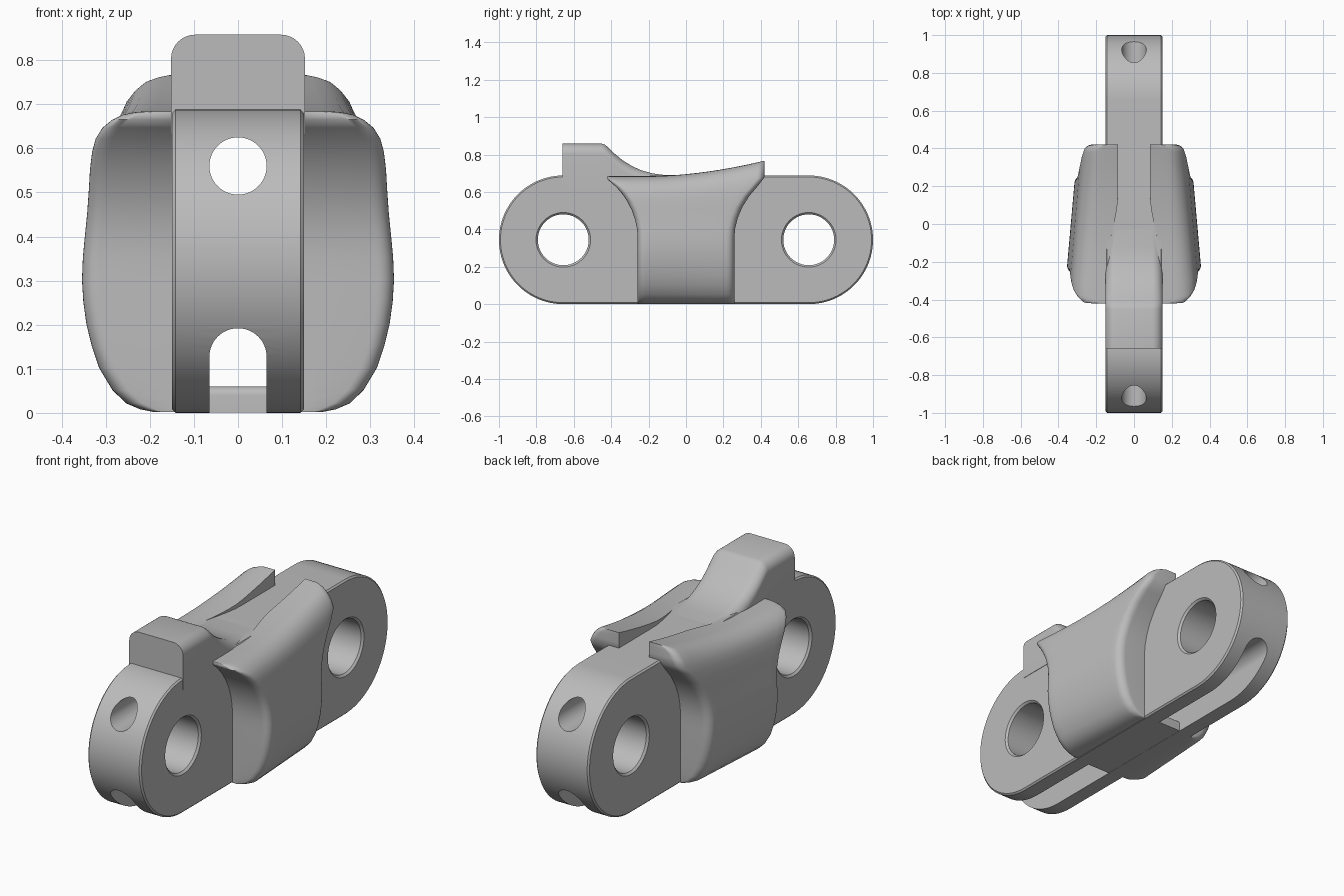
import bpy, bmesh, math

if "Cube" in bpy.data.objects:
    bpy.data.objects.remove(bpy.data.objects["Cube"])

grey = bpy.data.materials.new("cast grey")
grey.diffuse_color = (0.5, 0.5, 0.5, 1)
grey.use_nodes = True
grey.node_tree.nodes["Principled BSDF"].inputs["Base Color"].default_value = grey.diffuse_color


def make(name, verts, faces, smooth=35):
    me = bpy.data.meshes.new(name)
    me.from_pydata(verts, [], faces)
    bm = bmesh.new()
    bm.from_mesh(me)
    bmesh.ops.remove_doubles(bm, verts=bm.verts, dist=1e-5)
    bmesh.ops.recalc_face_normals(bm, faces=bm.faces)
    bm.to_mesh(me)
    bm.free()
    ob = bpy.data.objects.new(name, me)
    bpy.context.collection.objects.link(ob)
    me.materials.append(grey)
    shade(ob, smooth)
    return ob


def shade(ob, angle=35):
    bpy.ops.object.select_all(action='DESELECT')
    ob.select_set(True)
    bpy.context.view_layer.objects.active = ob
    bpy.ops.object.shade_smooth_by_angle(angle=math.radians(angle))


def loft(name, rings):
    """Skin closed rings of equal length and cap both ends."""
    n = len(rings[0])
    verts = [p for r in rings for p in r]
    faces = [(i * n + j, i * n + (j + 1) % n, (i + 1) * n + (j + 1) % n, (i + 1) * n + j)
             for i in range(len(rings) - 1) for j in range(n)]
    faces += [tuple(range(n)), tuple(range((len(rings) - 1) * n, len(rings) * n))]
    return make(name, verts, faces)


def arc(cx, cy, r, a0, a1, n):
    return [(cx + r * math.cos(math.radians(a0 + (a1 - a0) * i / n)),
             cy + r * math.sin(math.radians(a0 + (a1 - a0) * i / n))) for i in range(n + 1)]


def lerp(table, v):
    for (a, p), (b, q) in zip(table, table[1:]):
        if v <= b:
            return p + (q - p) * max(0, v - a) / (b - a)
    return table[-1][1]


PIN_Y, MID_Z, R, HALF = 0.656, 0.344, 0.344, 0.15

# Link plate: stadium with finely chamfered rims
rings = []
for x, inset in ((-HALF, 0.008), (-HALF + 0.008, 0), (HALF - 0.008, 0), (HALF, 0.008)):
    prof = arc(PIN_Y, MID_Z, R - inset, -90, 90, 48) + arc(-PIN_Y, MID_Z, R - inset, 90, 270, 48)
    rings.append([(x, y, z) for y, z in prof])
plate = loft("link_plate", rings)

# Cutters: pin holes, long bore and underside channel
cutters = []
for y in (-PIN_Y, PIN_Y):
    cutters.append(loft("pin_hole_cutter", [
        [(x, a, b) for a, b in arc(y, MID_Z, r, 0, 352.5, 47)]
        for x, r in ((-0.16, 0.156), (-0.14, 0.136), (0.14, 0.136), (0.16, 0.156))]))
cutters.append(loft("bore_cutter", [
    [(a, y, b) for a, b in arc(0, 0.56, 0.065, 0, 352.5, 47)] for y in (-1.1, 1.1)]))
arch = [(-0.065, -0.1), (0.065, -0.1)] + arc(0, 0.127, 0.065, 0, 180, 24)
cutters.append(loft("channel_cutter", [[(a, y, b) for a, b in arch] for y in (-1.1, 1.1)]))
for c in cutters:
    c.hide_render = True
    c.hide_set(True)
    m = plate.modifiers.new("cut", 'BOOLEAN')
    m.object, m.operation, m.solver = c, 'DIFFERENCE', 'EXACT'
bpy.context.view_layer.update()
cut = bpy.data.meshes.new_from_object(plate.evaluated_get(bpy.context.evaluated_depsgraph_get()))
plate.modifiers.clear()
plate.data = cut
for c in cutters:
    bpy.data.objects.remove(c)
shade(plate)

# Bridge closing the middle of the underside channel
prof = [(-0.27, 0.001), (0.27, 0.001)] + arc(0.25, 0.04, 0.02, 0, 90, 6) + arc(-0.25, 0.04, 0.02, 90, 180, 6)
loft("channel_bridge", [[(x, y, z) for y, z in prof] for x in (-0.075, 0.075)])

# Guide tooth: round-shouldered hump sweeping down to the plate
tooth = [(-0.66, 0.858), (-0.45, 0.858), (-0.435, 0.853), (-0.42, 0.842), (-0.38, 0.803), (-0.34, 0.77),
         (-0.29, 0.739), (-0.24, 0.716), (-0.18, 0.699), (-0.12, 0.691), (0.0, 0.687), (0.12, 0.681)]
rings = []
for y, top in tooth:
    sec = [(0.152, 0.62)] + arc(0.097, top - 0.055, 0.055, 0, 90, 8)
    sec += arc(-0.097, top - 0.055, 0.055, 90, 180, 8) + [(-0.152, 0.62)]
    rings.append([(x, y, z if z > 0.62 else 0.63) for x, z in sec])
loft("guide_tooth", rings)

# Side wings: flared saddles, hollowed around the neighbouring links
WIDTH = [(0, 0.19), (0.006, 0.222), (0.02, 0.255), (0.05, 0.286), (0.1, 0.316), (0.15, 0.333),
         (0.2, 0.345), (0.25, 0.352), (0.3, 0.355), (0.35, 0.353), (0.4, 0.348), (0.45, 0.342), (0.5, 0.337),
         (0.55, 0.332), (0.59, 0.325), (0.62, 0.315), (0.645, 0.298), (0.663, 0.275),
         (0.675, 0.25), (0.68, 0.225), (0.682, 0.2)]
H = 0.682


def lift(y):
    return 0.083 * max(0, (y + 0.2) / 0.62) ** 1.8


def edge(z):
    if z < MID_Z:
        return 0.258
    return PIN_Y - math.sqrt(max(0.398 ** 2 - (z - MID_Z) ** 2, 0.236 ** 2))


def inner(y):
    t = min(1, max(0, (y + 0.2) / 0.35))
    return 0.14 - 0.055 * t * t * (3 - 2 * t)


def wing(name, side):
    rings = []
    for zn, w in WIDTH:
        k = (zn / H) ** 4
        front, back = -edge(zn), edge(zn + lift(0.42) * k)
        r = min(0.04, (w - 0.15) * 0.5)
        ys = [(front + r - r * math.cos(a * math.pi / 12), r - r * math.sin(a * math.pi / 12)) for a in range(7)]
        ys += [(front + r + (back - front - 2 * r) * i / 14, 0) for i in range(1, 14)]
        ys += [(back - r + r * math.sin(a * math.pi / 12), r - r * math.cos(a * math.pi / 12)) for a in range(7)]
        outer, inside = [], []
        for y, dx in ys:
            z = 0.002 + zn + lift(y) * k
            outer.append((side * (w * (1 - 0.25 * (y + 0.23)) - dx), y, z))
            inside.append((side * inner(y), y, z))
        rings.append(outer + inside[::-1])
    n = len(rings[0])
    verts = [p for ring in rings for p in ring]
    faces = [(i * n + j, i * n + (j + 1) % n, (i + 1) * n + (j + 1) % n, (i + 1) * n + j)
             for i in range(len(rings) - 1) for j in range(n)]
    for base in (0, (len(rings) - 1) * n):
        faces += [(base + j, base + j + 1, base + n - 2 - j, base + n - 1 - j) for j in range(n // 2 - 1)]
    make(name, verts, faces, 50)


wing("right_wing", 1)
wing("left_wing", -1)
